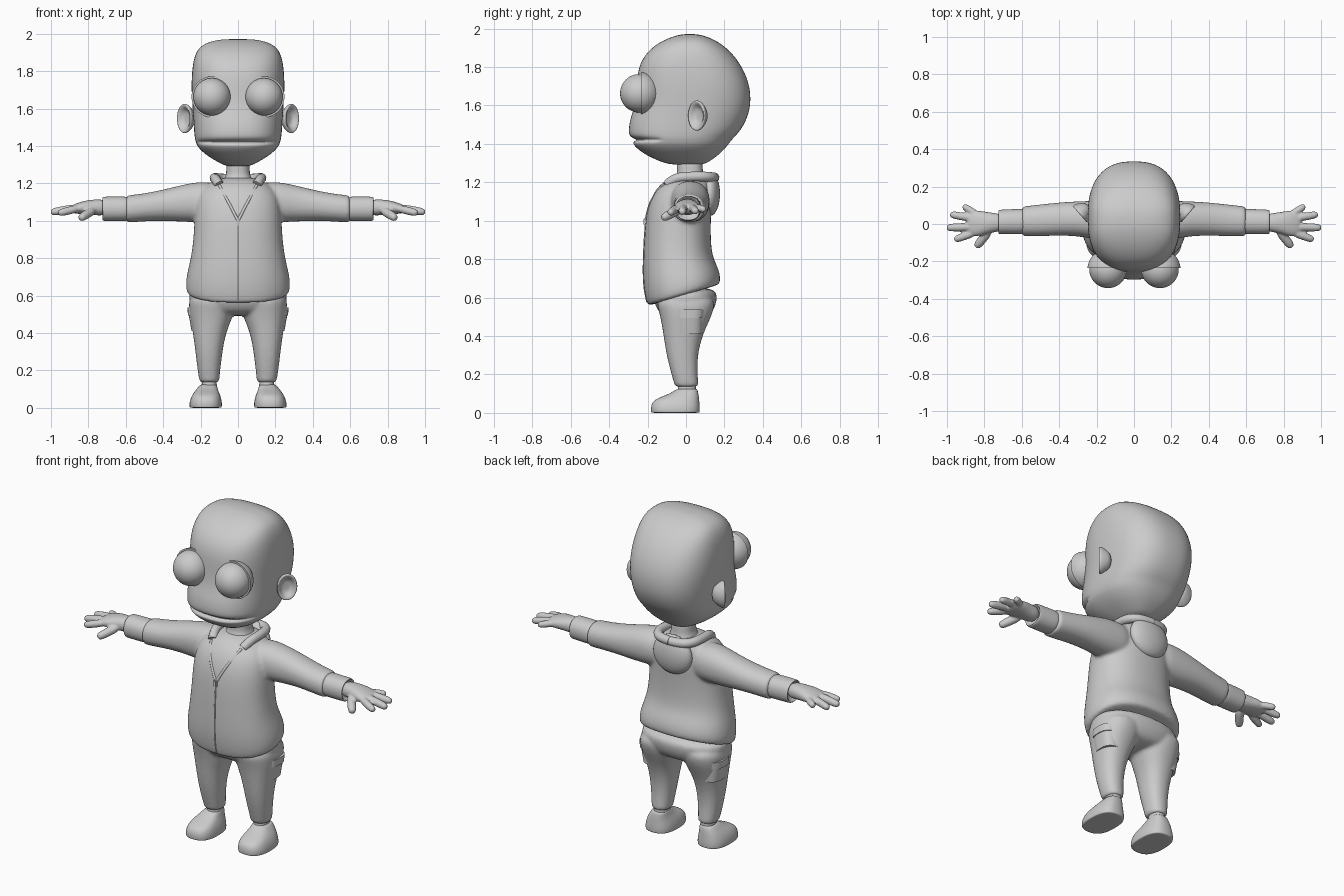
import bpy, bmesh, math
from mathutils import Vector, Matrix

cube = bpy.data.objects.get("Cube")
if cube:
    bpy.data.objects.remove(cube, do_unlink=True)

clay = bpy.data.materials.new("grey_clay")
clay.use_nodes = True
clay.diffuse_color = (0.6, 0.6, 0.6, 1)
clay.node_tree.nodes["Principled BSDF"].inputs["Base Color"].default_value = (0.6, 0.6, 0.6, 1)
SIDES = ((1, "left"), (-1, "right"))


def spow(v, e):
    return math.copysign(abs(v) ** e, v)


def skin(bm, loops):
    rows = [[bm.verts.new(p) for p in loop] for loop in loops]
    n = len(rows[0])
    for a, b in zip(rows, rows[1:]):
        for i in range(n):
            j = (i + 1) % n
            bm.faces.new((a[i], a[j], b[j], b[i]))
    bm.faces.new(rows[0])
    bm.faces.new(rows[-1])
    return rows


def oval(center, u, v, power=2, n=24):
    pts = []
    for i in range(n):
        t = math.tau * i / n
        pts.append(Vector(center) + Vector(u) * spow(math.cos(t), 2 / power)
                   + Vector(v) * spow(math.sin(t), 2 / power))
    return pts


def upright(bm, rings, s=1, power=2.3, n=24):
    """Rings of z, x0, x1, y0, y1 and an optional slope along y."""
    loops = []
    for z, x0, x1, y0, y1, *tilt in rings:
        k, cy, ry = (tilt[0] if tilt else 0), (y0 + y1) / 2, (y1 - y0) / 2
        loops.append(oval((s * (x0 + x1) / 2, cy, z + k * cy), ((x1 - x0) / 2, 0, 0),
                          (0, ry, k * ry), power, n))
    return skin(bm, loops)


def sideways(bm, rings, s=1, power=2.2):
    """Rings of x, y0, y1, z0, z1."""
    skin(bm, [oval((s * x, (y0 + y1) / 2, (z0 + z1) / 2), (0, (y1 - y0) / 2, 0),
                   (0, 0, (z1 - z0) / 2), power) for x, y0, y1, z0, z1 in rings])


def finger(bm, p, q, r, s):
    p, q = Vector((s * p[0], *p[1:])), Vector((s * q[0], *q[1:]))
    u = (q - p).cross(Vector((0, 0, 1))).normalized()
    v = (q - p).cross(u).normalized()
    steps = ((0, 1), (0.5, 1), (0.85, 0.95), (1, 0.6))
    skin(bm, [oval(p.lerp(q, t), u * r * k, v * r * k, 2, 12) for t, k in steps])


def finish(bm, name, subsurf=0, voxel=0, relax=0):
    bmesh.ops.recalc_face_normals(bm, faces=bm.faces)
    mesh = bpy.data.meshes.new(name)
    bm.to_mesh(mesh)
    bm.free()
    mesh.materials.append(clay)
    for f in mesh.polygons:
        f.use_smooth = True
    ob = bpy.data.objects.new(name, mesh)
    bpy.context.collection.objects.link(ob)
    if subsurf:
        m = ob.modifiers.new("subdivide", "SUBSURF")
        m.levels = m.render_levels = subsurf
    else:
        mesh.set_sharp_from_angle(angle=math.radians(40))
    if voxel:
        m = ob.modifiers.new("fuse", "REMESH")
        m.mode, m.voxel_size, m.use_smooth_shade = "VOXEL", voxel, True
        m = ob.modifiers.new("relax", "SMOOTH")
        m.factor, m.iterations = 0.5, relax
    return ob


def cord(name, points, radius):
    cu = bpy.data.curves.new(name, "CURVE")
    cu.dimensions, cu.bevel_depth, cu.bevel_resolution = "3D", radius, 3
    cu.use_fill_caps = True
    sp = cu.splines.new("NURBS")
    sp.points.add(len(points) - 1)
    for pt, co in zip(sp.points, points):
        pt.co = (*co, 1)
    sp.use_endpoint_u, sp.order_u = True, 3
    cu.materials.append(clay)
    ob = bpy.data.objects.new(name, cu)
    bpy.context.collection.objects.link(ob)


# Head, with the mouth pressed into the front of one ring
bm = bmesh.new()
profile = ((1.29, .06, -.08, .09), (1.31, .1, -.14, .125), (1.35, .17, -.225, .18),
           (1.39, .212, -.27, .215), (1.41, .222, -.28, .23), (1.422, .226, -.283, .24),
           (1.434, .23, -.295, .25), (1.47, .235, -.3, .285), (1.53, .238, -.292, .318),
           (1.6, .243, -.265, .338), (1.7, .25, -.257, .335), (1.8, .247, -.25, .295),
           (1.88, .235, -.205, .235), (1.935, .205, -.13, .165), (1.962, .14, -.06, .1),
           (1.972, .07, -.01, .05))
rows = upright(bm, [(z, -x, x, a, b) for z, x, a, b in profile], power=2.5, n=40)
for v in rows[5]:
    if v.co.y < -0.15:
        v.co.y += 0.035
finish(bm, "head", 2)

# Neck
bm = bmesh.new()
upright(bm, [(1.17, -.1, .1, -.08, .11), (1.22, -.08, .08, -.06, .1),
             (1.25, -.058, .058, -.04, .085), (1.34, -.07, .07, -.06, .09)])
finish(bm, "neck", 2)

for s, side in SIDES:
    # Bulging eye and the lid shell behind it
    spot = Vector((s * 0.139, -0.243, 1.663))
    bm = bmesh.new()
    bmesh.ops.create_uvsphere(bm, u_segments=40, v_segments=24, radius=0.1,
                              matrix=Matrix.Translation(spot))
    finish(bm, side + "_eye")
    bm = bmesh.new()
    bmesh.ops.create_uvsphere(bm, u_segments=40, v_segments=24, radius=0.11,
                              matrix=Matrix.Translation(spot))
    bmesh.ops.bisect_plane(bm, geom=bm.verts[:] + bm.edges[:] + bm.faces[:],
                           plane_co=spot + Vector((0, 0.008, 0)), plane_no=(0, -1, 0),
                           clear_outer=True)
    bmesh.ops.holes_fill(bm, edges=[e for e in bm.edges if e.is_boundary])
    finish(bm, side + "_eyelid")

    # Ear with a hollow bowl
    bm = bmesh.new()
    out, along = Vector((s * .75, -.65, 0)), Vector((s * .65, .75, 0)) * 0.06
    mid = Vector((s * 0.284, 0.058, 1.547))
    skin(bm, [oval(mid + out * d, along * k, Vector((0, 0, .082 * k)))
              for d, k in ((-.06, .45), (-.02, .85), (0, 1), (.012, .93), (.005, .72),
                           (-.015, .5), (-.018, .2))])
    finish(bm, side + "_ear", 2)

    # Cuff
    bm = bmesh.new()
    sideways(bm, [(.58, -.052, .08, 1.0, 1.128), (.6, -.055, .082, .998, 1.13),
                  (.71, -.055, .077, .998, 1.13), (.724, -.054, .076, 1, 1.128),
                  (.725, -.045, .067, 1.01, 1.12), (.7, -.04, .06, 1.02, 1.11)], s)
    finish(bm, side + "_cuff", 2)

    # Hand with four fingers and a thumb
    bm = bmesh.new()
    sideways(bm, [(.69, -.04, .055, 1.025, 1.115), (.77, -.045, .06, 1.03, 1.115),
                  (.82, -.065, .072, 1.035, 1.108), (.87, -.068, .072, 1.038, 1.092),
                  (.895, -.05, .055, 1.045, 1.08)], s)
    for p, q, r in (((.84, .05, 1.07), (.915, .098, 1.058), .02),
                    ((.86, .03, 1.07), (.985, .052, 1.048), .022),
                    ((.86, -.015, 1.07), (1.003, -.02, 1.045), .023),
                    ((.85, -.045, 1.068), (.962, -.085, 1.04), .022),
                    ((.77, -.03, 1.06), (.845, -.125, 1.012), .025)):
        finger(bm, p, q, r, s)
    finish(bm, side + "_hand", 2, 0.006, 3)

    # Ankle and shoe
    bm = bmesh.new()
    upright(bm, [(.06, .11, .195, -.05, .055), (.15, .115, .193, -.04, .052)], s)
    finish(bm, side + "_ankle")
    bm = bmesh.new()
    upright(bm, [(0, .09, .255, -.178, .068), (.002, .086, .26, -.182, .072),
                 (.03, .085, .26, -.184, .073), (.06, .092, .25, -.175, .07),
                 (.08, .1, .238, -.14, .068), (.1, .108, .222, -.085, .065),
                 (.122, .112, .205, -.052, .06), (.125, .12, .195, -.04, .05)], s, 2.6)
    finish(bm, side + "_shoe", 2)

    # Leg pocket with a flap
    bm = bmesh.new()
    upright(bm, [(.41, .1, .248, -.06, .086), (.5, .1, .264, -.062, .09)], s, 2.8, 40)
    finish(bm, side + "_pocket")
    bm = bmesh.new()
    upright(bm, [(.495, .1, .268, -.065, .095), (.537, .1, .27, -.067, .1)], s, 2.8, 40)
    finish(bm, side + "_pocket_flap")

# Trousers, hips fused with both legs
bm = bmesh.new()
upright(bm, [(.49, -.19, .19, -.1, .1), (.53, -.25, .25, -.15, .145),
             (.59, -.265, .265, -.172, .165), (.66, -.262, .262, -.175, .16)])
for s, side in SIDES:
    upright(bm, [(.62, .0, .262, -.165, .155), (.54, .015, .264, -.145, .148),
                 (.48, .03, .256, -.13, .122), (.4, .065, .241, -.117, .085),
                 (.3, .083, .228, -.102, .06), (.2, .095, .216, -.076, .06),
                 (.145, .1, .207, -.06, .066), (.135, .102, .204, -.057, .062)], s)
finish(bm, "trousers", 2, 0.01, 4)

# Jacket body fused with both sleeves
bm = bmesh.new()
upright(bm, [(z, -x, x, a, b, k) for z, x, a, b, k in (
    (.615, .262, -.19, .168, .3), (.62, .272, -.2, .176, .3), (.65, .283, -.212, .182, .28),
    (.72, .276, -.224, .17, .2), (.8, .254, -.224, .138, .1), (.9, .24, -.219, .13, 0),
    (1.0, .235, -.212, .13, 0), (1.08, .23, -.197, .135, 0), (1.15, .215, -.168, .135, 0),
    (1.2, .165, -.125, .13, 0), (1.228, .09, -.07, .11, 0), (1.232, .05, -.03, .07, 0))])
for s, side in SIDES:
    sideways(bm, [(.08, -.08, .12, 1.0, 1.2), (.2, -.085, .125, .99, 1.213),
                  (.3, -.065, .122, .995, 1.192), (.4, -.062, .116, 1.0, 1.167),
                  (.5, -.066, .105, .997, 1.146), (.59, -.066, .095, .99, 1.137),
                  (.602, -.064, .092, .992, 1.134)], s)
jacket = finish(bm, "jacket", 2, 0.01, 4)

# Front details follow the jacket surface
bpy.context.view_layer.update()
surface = jacket.evaluated_get(bpy.context.evaluated_depsgraph_get())


def on_front(x, z):
    hit, point, normal, index = surface.ray_cast((x, -1, z), (0, 1, 0))
    return point.copy() if hit else Vector((x, -0.1, z))


cord("zip", [on_front(0, 0.575 + 0.047 * i) for i in range(10)], 0.004)
for s, side in SIDES:
    neckline = [on_front(s * x, z) for x, z in ((0, 1.0), (.03, 1.06), (.068, 1.13), (.1, 1.19))]
    cord(side + "_neckline", neckline, 0.008)
    # Thick rolled collar running round into the hood
    cord(side + "_collar", [neckline[-1] + Vector((0, .015, 0)), (s * .118, -.06, 1.222),
                            (s * .128, .02, 1.23), (s * .12, .1, 1.23),
                            (s * .07, .145, 1.225), (0, .148, 1.225)], 0.026)

# Zip pull
bm = bmesh.new()
bmesh.ops.create_cube(bm, size=1, matrix=Matrix.Translation(on_front(0, .995))
                      @ Matrix.Diagonal((.022, .025, .04, 1)))
bmesh.ops.bevel(bm, geom=bm.edges[:], offset=0.005, segments=2, affect="EDGES")
finish(bm, "zip_pull")

# Hood lying on the back
bm = bmesh.new()
bmesh.ops.create_uvsphere(bm, u_segments=32, v_segments=20, radius=1,
                          matrix=Matrix.Translation((0, .125, 1.14))
                          @ Matrix.Diagonal((.125, .052, .115, 1)))
finish(bm, "hood")
